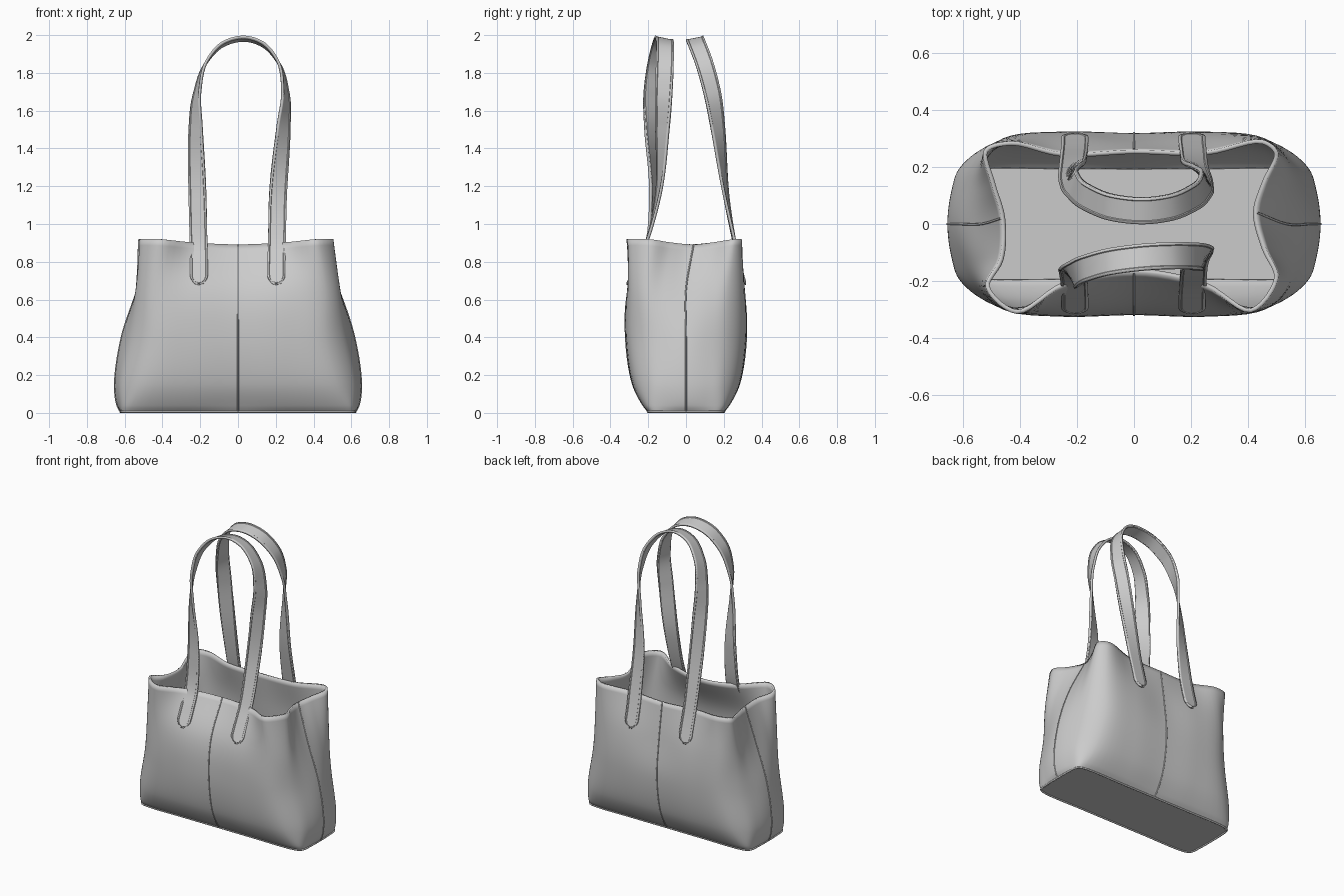
import bpy, bmesh, math
from mathutils import Vector

if "Cube" in bpy.data.objects:
    bpy.data.objects.remove(bpy.data.objects["Cube"], do_unlink=True)

leather = bpy.data.materials.new("grey leather")
leather.use_nodes = True
GREY = (0.6, 0.6, 0.6, 1)
leather.diffuse_color = GREY
leather.node_tree.nodes["Principled BSDF"].inputs["Base Color"].default_value = GREY
leather.node_tree.nodes["Principled BSDF"].inputs["Roughness"].default_value = 0.7


def segment(p, t):
    """Centripetal spline between p[1] and p[2]."""
    k = [0.0]
    for a, b in zip(p, p[1:]):
        k.append(k[-1] + max((b - a).length, 1e-5) ** 0.5)
    x = k[1] + (k[2] - k[1]) * t
    level = list(p)
    for step in (1, 2):
        level = [(level[i] * (k[i + step] - x) + level[i + 1] * (x - k[i])) / (k[i + step] - k[i])
                 for i in range(len(level) - 1)]
    return (level[0] * (k[2] - x) + level[1] * (x - k[1])) / (k[2] - k[1])


def spline(points, steps, closed=False):
    pts = [Vector(p) for p in points]
    if closed:
        pts = [pts[-1]] + pts + pts[:2]
    else:
        pts = [pts[0] * 2 - pts[1]] + pts + [pts[-1] * 2 - pts[-2]]
    out = [segment(pts[i:i + 4], s / steps) for i in range(len(pts) - 3) for s in range(steps)]
    return out if closed else out + [pts[-2]]


def grid_object(name, rows, thickness, closed=False, fill_bottom=False):
    bm = bmesh.new()
    grid = [[bm.verts.new(p) for p in row] for row in rows]
    n = len(rows[0])
    for lo, hi in zip(grid, grid[1:]):
        for i in range(n if closed else n - 1):
            j = (i + 1) % n
            bm.faces.new((lo[i], lo[j], hi[j], hi[i]))
    if fill_bottom:
        bm.faces.new(grid[0][::-1])
    mesh = bpy.data.meshes.new(name)
    bm.to_mesh(mesh)
    bm.free()
    mesh.materials.append(leather)
    obj = bpy.data.objects.new(name, mesh)
    bpy.context.collection.objects.link(obj)
    mod = obj.modifiers.new("thickness", 'SOLIDIFY')
    mod.thickness, mod.offset = thickness, -1
    bpy.ops.object.select_all(action='DESELECT')
    obj.select_set(True)
    bpy.context.view_layer.objects.active = obj
    bpy.ops.object.shade_smooth_by_angle(angle=math.radians(40))


def cord(name, points, radius, closed=False):
    curve = bpy.data.curves.new(name, 'CURVE')
    curve.dimensions = '3D'
    curve.bevel_depth, curve.bevel_resolution = radius, 2
    line = curve.splines.new('POLY')
    line.points.add(len(points) - 1)
    for p, co in zip(line.points, points):
        p.co = (*co, 1)
    line.use_cyclic_u = closed
    curve.materials.append(leather)
    bpy.context.collection.objects.link(bpy.data.objects.new(name, curve))


# Bag body: quarter outlines mirrored into rings, plus a slouching rim
def full_ring(quarter, z):
    half = quarter + [(-x, y) for x, y in quarter[-2::-1]]
    return [(x, y, z) for x, y in half + [(x, -y) for x, y in half[-2:0:-1]]]


rim = [(.43, .04), (.46, .14), (.505, .25), (.45, .295), (.25, .255), (0, .26), (-.25, .25),
       (-.43, .29), (-.525, .26), (-.5, .14), (-.465, .02), (-.47, -.12), (-.52, -.22), (-.41, -.315),
       (-.24, -.215), (0, -.17), (.24, -.215), (.41, -.31), (.505, -.19), (.46, -.08)]
rings = [
    full_ring([(.622, 0), (.62, .1), (.61, .175), (.575, .195), (.25, .2), (0, .2)], .006),
    full_ring([(.64, 0), (.632, .1), (.61, .19), (.56, .22), (.25, .23), (0, .225)], .04),
    full_ring([(.653, 0), (.64, .11), (.61, .195), (.52, .265), (.25, .285), (0, .28)], .15),
    full_ring([(.617, 0), (.6, .11), (.555, .22), (.46, .298), (.25, .322), (0, .318)], .4),
    full_ring([(.535, 0), (.54, .12), (.535, .22), (.46, .297), (.25, .31), (0, .295)], .65),
    [(x, y, .892 + .03 * math.sin(math.pi * i / 5) ** 2) for i, (x, y) in enumerate(rim)],
]
STEPS = 6
columns = list(zip(*[spline(r, STEPS, True) for r in rings]))
columns = [spline(c, 8) for c in columns]
wall = [list(row) for row in zip(*columns)]
grid_object("bag_body", wall, .015, closed=True, fill_bottom=True)

# Seams and edge piping
for name, i in (("left_seam", 0), ("back_seam", 5), ("right_seam", 10), ("front_seam", 15)):
    cord(name, columns[i * STEPS], .004)
cord("base_piping", wall[0], .006, True)


# Straps: ribbons that lie on the wall, then twist to lie flat at the top
def on_wall(x, z, side):
    best = min((v for row in wall for v in row if v.y * side > 0),
               key=lambda v: (v.x - x) ** 2 + (v.z - z) ** 2)
    return best.y + side * .015


def strap(name, path, side):
    pts = []
    for x, y, z, twist in path:
        if z < .93:
            y = on_wall(x, min(z, .9), side)
        pts.append((x, y, z, math.radians(twist)))
    line = spline(pts, 16)
    centre = [p.xyz for p in line]
    dist = [0.0]
    for a, b in zip(centre, centre[1:]):
        dist.append(dist[-1] + (b - a).length)
    profile = [(-1, 0), (-.8, 0), (-.74, .003), (.74, .003), (.8, 0), (1, 0)]
    half = .047
    rows = []
    for i, p in enumerate(line):
        tangent = (centre[min(i + 1, len(line) - 1)] - centre[max(i - 1, 0)]).normalized()
        across = Vector((-math.cos(p.w), -side * math.sin(p.w), -.2 * math.sin(p.w)))
        across = (across - tangent * across.dot(tangent)).normalized()
        normal = tangent.cross(across) * side
        # rounded ends
        end = min(dist[i], dist[-1] - dist[i], half) / half
        width = half * max(math.sqrt(1 - (1 - end) ** 2), .05)
        row = [centre[i] + across * u * width + normal * h for u, h in profile]
        rows.append(row if side > 0 else row[::-1])
    grid_object(name, rows, .014)


front_path = [(-.207, 0, .69, 0), (-.207, 0, .8, 0), (-.209, 0, .9, 0), (-.216, -.185, 1.15, 12),
              (-.229, -.188, 1.5, 45), (-.222, -.18, 1.7, 70), (-.175, -.155, 1.86, 84),
              (-.085, -.13, 1.957, 89), (.03, -.115, 1.988, 90), (.135, -.11, 1.957, 91),
              (.22, -.112, 1.86, 96), (.257, -.12, 1.7, 110),
              (.245, -.13, 1.5, 135), (.213, -.155, 1.15, 168), (.206, 0, .9, 180),
              (.203, 0, .8, 180), (.203, 0, .69, 180)]
back_depth = [0, 0, 0, .22, .175, .14, .095, .058, .045, .058, .095, .14, .175, .22, 0, 0, 0]
strap("front_strap", front_path, -1)
strap("back_strap", [(x, y, z, a) for (x, _, z, a), y in zip(front_path, back_depth)], 1)
